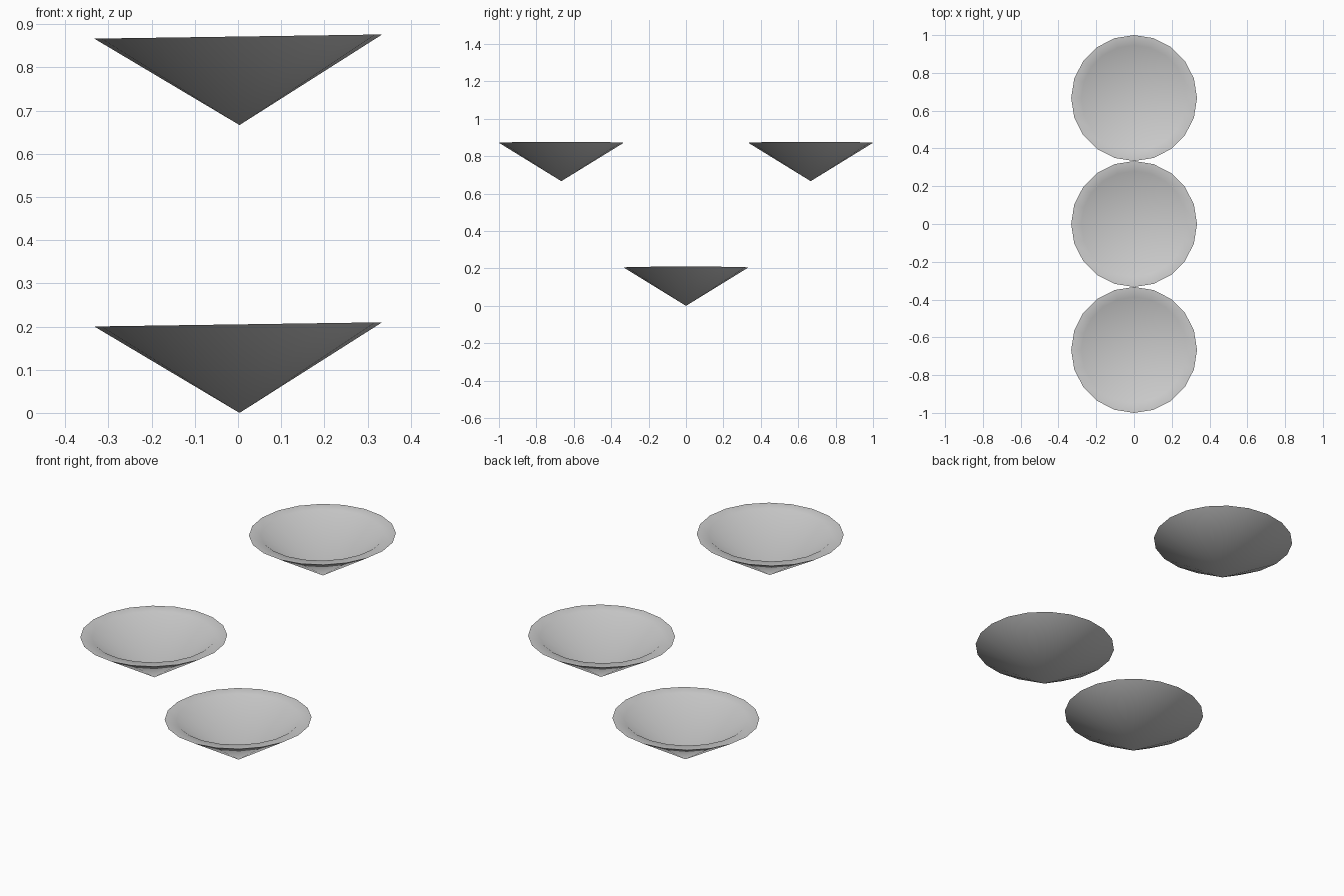
import bpy
import bmesh
from math import cos, sin, pi
from mathutils import Matrix

if "Cube" in bpy.data.objects:
    bpy.data.objects.remove(bpy.data.objects["Cube"])

SIDES = 20
R = 1 / 3
H = 0.205


def make_dish(name, y, z):
    """Shallow pointed dish: straight cone outside, steeper cone with a thin lip inside."""
    bm = bmesh.new()

    def ring(r, h):
        return [bm.verts.new((r * cos(2 * pi * i / SIDES), r * sin(2 * pi * i / SIDES), h))
                for i in range(SIDES)]

    tip = bm.verts.new((0, 0, 0))
    well = bm.verts.new((0, 0, 0.004))
    rim = ring(R, H)
    lip = ring(0.84 * R, 0.985 * H)
    for i in range(SIDES):
        j = (i + 1) % SIDES
        bm.faces.new((tip, rim[j], rim[i]))           # outer cone
        bm.faces.new((rim[i], rim[j], lip[j], lip[i]))  # lip
        bm.faces.new((lip[i], lip[j], well))          # inner cone
    for f in bm.faces:
        f.smooth = True
    # Keep the outer rim crisp
    for i in range(SIDES):
        bm.edges.get((rim[i], rim[(i + 1) % SIDES])).smooth = False

    # Slight sideways tilt, tip just right of centre
    tilt = Matrix.Rotation(-0.0145, 4, 'Y')
    bm.transform(Matrix.Translation((0.0035, y, z)) @ tilt)

    mesh = bpy.data.meshes.new(name)
    bm.to_mesh(mesh)
    bm.free()
    obj = bpy.data.objects.new(name, mesh)
    bpy.context.collection.objects.link(obj)


# Low middle dish with a raised dish in front and behind
make_dish("dish_middle", 0, 0)
make_dish("dish_front", -2 * R, 2 * R)
make_dish("dish_back", 2 * R, 2 * R)
